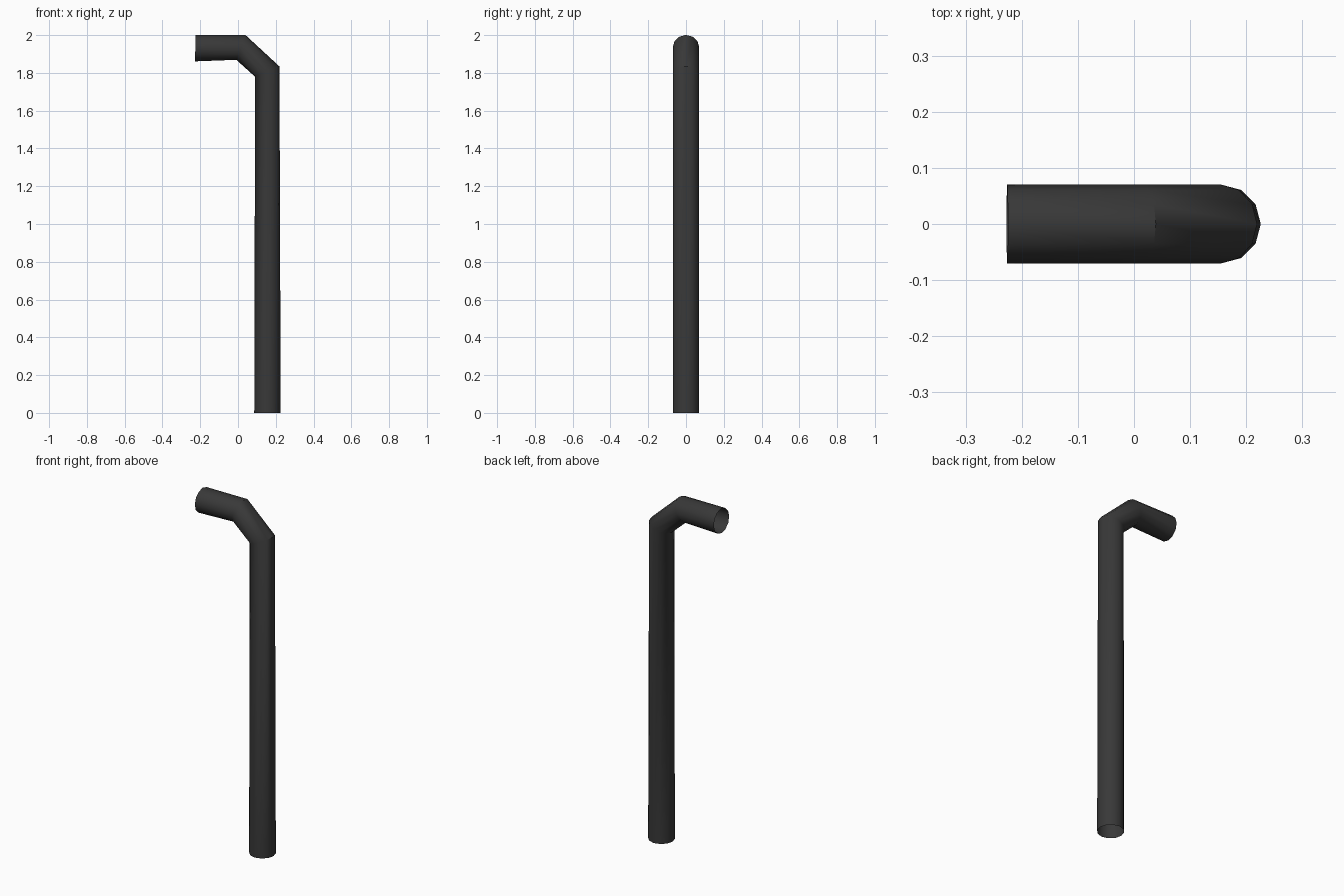
import bpy, bmesh
from math import cos, sin, pi, radians

if "Cube" in bpy.data.objects:
    bpy.data.objects.remove(bpy.data.objects["Cube"])

SIDES, RADIUS = 12, 0.07
# Stations along the pipe: centre x, centre z, tilt of the ring
stations = [(0.156, 0.0, 0), (0.155, 1.807, 23), (0.015, 1.935, 70), (-0.226, 1.931, 89)]

# Bent pipe: open-ended tube lofted through the rings
bm = bmesh.new()
rings = []
for x, z, tilt in stations:
    t = radians(tilt)
    ring = []
    for i in range(SIDES):
        a = 2 * pi * i / SIDES
        u = RADIUS * cos(a)
        ring.append(bm.verts.new((x + u * cos(t), RADIUS * sin(a), z + u * sin(t))))
    rings.append(ring)
for lower, upper in zip(rings, rings[1:]):
    for i in range(SIDES):
        j = (i + 1) % SIDES
        bm.faces.new((lower[i], lower[j], upper[j], upper[i]))

mesh = bpy.data.meshes.new("bent_pipe")
bm.to_mesh(mesh)
bm.free()
pipe = bpy.data.objects.new("bent_pipe", mesh)
bpy.context.collection.objects.link(pipe)

# Dark finish and smooth sides
mat = bpy.data.materials.new("dark_grey")
mat.diffuse_color = (0.04, 0.04, 0.04, 1)
mat.use_nodes = True
mat.node_tree.nodes["Principled BSDF"].inputs["Base Color"].default_value = mat.diffuse_color
mesh.materials.append(mat)
bpy.context.view_layer.objects.active = pipe
pipe.select_set(True)
bpy.ops.object.shade_smooth_by_angle(angle=radians(40))
